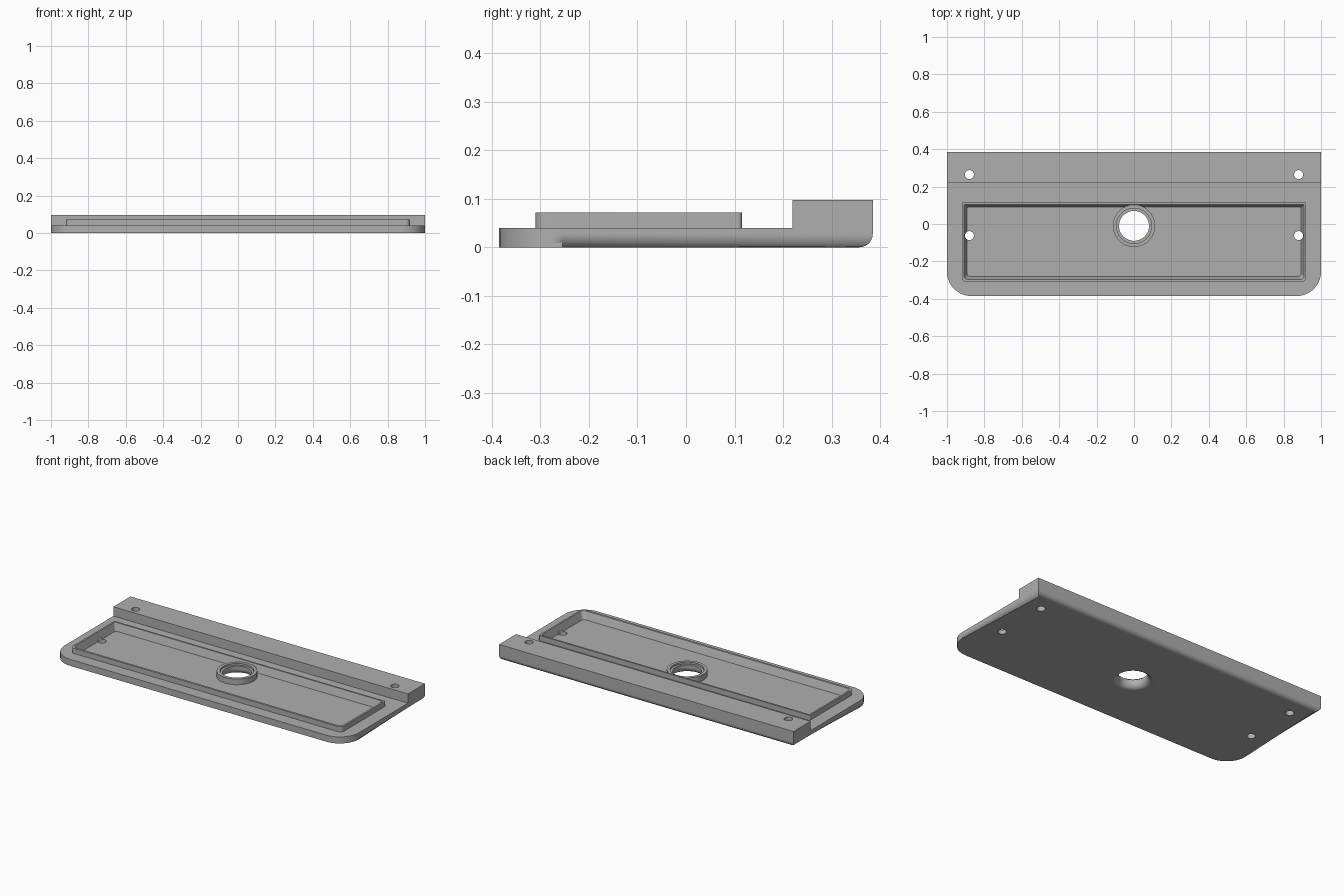
import bpy
import bmesh
import math

if "Cube" in bpy.data.objects:
    bpy.data.objects.remove(bpy.data.objects["Cube"], do_unlink=True)

grey = bpy.data.materials.new("mid grey")
grey.use_nodes = True
colour = (0.43, 0.43, 0.43, 1)
grey.diffuse_color = colour
grey.node_tree.nodes["Principled BSDF"].inputs["Base Color"].default_value = colour


def make_object(name, bm):
    bmesh.ops.recalc_face_normals(bm, faces=bm.faces)
    mesh = bpy.data.meshes.new(name)
    bm.to_mesh(mesh)
    bm.free()
    mesh.materials.append(grey)
    obj = bpy.data.objects.new(name, mesh)
    bpy.context.collection.objects.link(obj)
    return obj


def outline(hx, y0, y1, r_front, r_back, steps=10):
    """Rectangle with separately rounded front and back corners."""
    points = []
    corners = [(1, 1, r_back), (-1, 1, r_back), (-1, -1, r_front), (1, -1, r_front)]
    for i, (sx, sy, r) in enumerate(corners):
        cx = sx * (hx - r)
        cy = y1 - r if sy > 0 else y0 + r
        for k in range(steps + 1 if r else 1):
            a = math.pi / 2 * (i + k / steps)
            points.append((cx + r * math.cos(a), cy + r * math.sin(a)))
    return points


def prism(name, low, high, z0, z1, round_bottom=0):
    """Join two matching outlines into a solid, optionally rounding its base edge."""
    bm = bmesh.new()
    a = [bm.verts.new((x, y, z0)) for x, y in low]
    b = [bm.verts.new((x, y, z1)) for x, y in high]
    n = len(a)
    bottom = bm.faces.new(a[::-1])
    bm.faces.new(b)
    for i in range(n):
        j = (i + 1) % n
        bm.faces.new((a[i], a[j], b[j], b[i]))
    if round_bottom:
        bmesh.ops.bevel(bm, geom=list(bottom.edges), offset=round_bottom,
                        segments=7, profile=0.5, affect='EDGES')
    return make_object(name, bm)


def lathe(name, profile, x, y, segments=64):
    """Solid of revolution from (radius, height) pairs, capped at both ends."""
    bm = bmesh.new()
    rings = []
    for r, z in profile:
        rings.append([bm.verts.new((x + r * math.cos(math.tau * k / segments),
                                    y + r * math.sin(math.tau * k / segments), z))
                      for k in range(segments)])
    for low, high in zip(rings, rings[1:]):
        for k in range(segments):
            m = (k + 1) % segments
            bm.faces.new((low[k], low[m], high[m], high[k]))
    bm.faces.new(rings[0][::-1])
    bm.faces.new(rings[-1])
    return make_object(name, bm)


def combine(target, tool, operation):
    """Apply a boolean and remove the tool."""
    mod = target.modifiers.new("combine", 'BOOLEAN')
    mod.operation = operation
    mod.solver = 'EXACT'
    mod.object = tool
    bpy.context.view_layer.objects.active = target
    bpy.ops.object.modifier_apply(modifier=mod.name)
    bpy.data.objects.remove(tool, do_unlink=True)


# Base plate and raised back rail, with a rounded underside
shape = outline(1, -0.385, 0.385, 0.13, 0)
tray = prism("tray", shape, shape, 0, 0.097, round_bottom=0.028)
step = outline(1.2, -0.6, 0.22, 0, 0)
combine(tray, prism("step_cutter", step, step, 0.04, 0.2), 'DIFFERENCE')

# Raised lip around the shallow pocket
lip = outline(0.92, -0.31, 0.115, 0.025, 0.008)
combine(tray, prism("lip", lip, lip, 0.02, 0.072), 'UNION')
pocket_floor = outline(0.894, -0.28, 0.09, 0.018, 0.008)
pocket_top = outline(0.912, -0.3, 0.107, 0.022, 0.008)
combine(tray, prism("pocket_cutter", pocket_floor, pocket_top, 0.026, 0.08), 'DIFFERENCE')

# Central collar and its stepped hole, flared on the underside
hole_y = -0.01
combine(tray, lathe("collar", [(0.113, 0.015), (0.113, 0.061)], 0, hole_y), 'UNION')
flare = 0.034
bore = [(0.114, -0.02)]
for k in range(9):
    t = math.pi / 2 * k / 8
    bore.append((0.114 - flare * math.sin(t), flare * (1 - math.cos(t))))
bore += [(0.08, 0.05), (0.094, 0.05), (0.094, 0.12)]
combine(tray, lathe("bore_cutter", bore, 0, hole_y), 'DIFFERENCE')

# Four screw holes
for x in (-0.88, 0.88):
    for y in (0.264, -0.062):
        cutter = lathe("screw_cutter", [(0.024, -0.1), (0.024, 0.2)], x, y, 32)
        combine(tray, cutter, 'DIFFERENCE')

# Smooth curves with crisp edges
bpy.ops.object.select_all(action='DESELECT')
tray.select_set(True)
bpy.context.view_layer.objects.active = tray
bpy.ops.object.shade_smooth_by_angle(angle=math.radians(30))
weighted = tray.modifiers.new("weighted_normals", 'WEIGHTED_NORMAL')
weighted.keep_sharp = True
